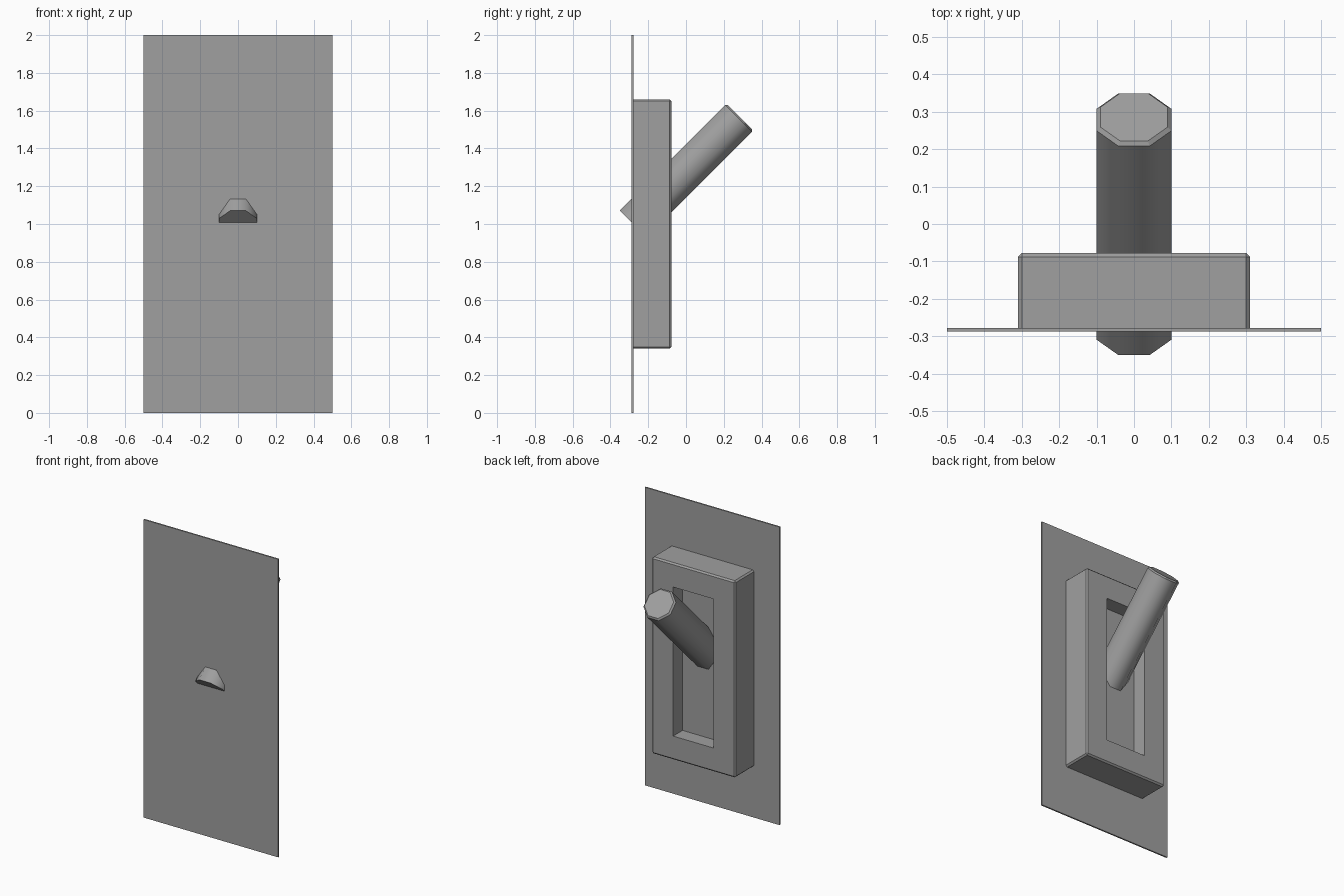
import bpy, bmesh
from math import radians, sqrt
from mathutils import Matrix, Vector

cube = bpy.data.objects.get("Cube")
if cube:
    bpy.data.objects.remove(cube, do_unlink=True)

grey = bpy.data.materials.new("plain_grey")
grey.use_nodes = True
COLOUR = (0.35, 0.35, 0.35, 1)
grey.diffuse_color = COLOUR
grey.node_tree.nodes["Principled BSDF"].inputs["Base Color"].default_value = COLOUR

PLATE_FRONT, PLATE_BACK, BOX_BACK = -0.288, -0.278, -0.078


def finish(name, bm):
    bmesh.ops.recalc_face_normals(bm, faces=bm.faces)
    mesh = bpy.data.meshes.new(name)
    bm.to_mesh(mesh)
    bm.free()
    mesh.materials.append(grey)
    obj = bpy.data.objects.new(name, mesh)
    bpy.context.collection.objects.link(obj)
    return obj


def block(half_x, y0, y1, half_z):
    """Box centred on x = 0 and z = 1."""
    bm = bmesh.new()
    bmesh.ops.create_cube(bm, size=1, matrix=Matrix.Translation((0, (y0 + y1) / 2, 1))
                          @ Matrix.Diagonal((2 * half_x, y1 - y0, 2 * half_z, 1)))
    return bm


# Thin wall plate
finish("wall_plate", block(0.5, PLATE_FRONT, PLATE_BACK, 1.0))

# Housing: all edges chamfered except those against the plate
bm = block(0.31, PLATE_BACK, BOX_BACK, 0.66)
edges = [e for e in bm.edges if any(v.co.y > PLATE_BACK + 0.1 for v in e.verts)]
bmesh.ops.bevel(bm, geom=edges, offset=0.01, segments=1, affect='EDGES')

# Rectangular slot sunk into the housing
bm.faces.ensure_lookup_table()
face = max(bm.faces, key=lambda f: f.calc_center_median().y)
bmesh.ops.inset_individual(bm, faces=[face], thickness=0.15)
for v in face.verts:
    v.co.x = 0.15 if v.co.x > 0 else -0.15
    v.co.z = 1.5 if v.co.z > 1 else 0.5
walls = bmesh.ops.extrude_discrete_faces(bm, faces=[face])["faces"]
floor = walls[0]
rim = [v for v in bm.verts if abs(v.co.x) < 0.16 and abs(v.co.z - 1) < 0.51
       and v not in floor.verts]
for v in floor.verts:
    v.co.y -= 0.1
bmesh.ops.remove_doubles(bm, verts=bm.verts, dist=0.0005)
if not all(len(e.link_faces) == 2 for e in floor.edges):
    corners = list(floor.verts)
    nearest = {c: min(rim, key=lambda r: (r.co - c.co).length) for c in corners}
    for a, b in zip(corners, corners[1:] + corners[:1]):
        bm.faces.new((a, b, nearest[b], nearest[a]))
finish("housing", bm)

# Eight-sided lever leaning back and up, chamfered at its upper end
LENGTH = 0.8
bm = bmesh.new()
radius = 0.1 / (0.5 * sqrt(2 + sqrt(2)))
bmesh.ops.create_cone(bm, cap_ends=True, segments=8, radius1=radius, radius2=radius,
                      depth=LENGTH, matrix=Matrix.Translation((0, 0, LENGTH / 2)))
# put flat sides toward the x axis
if max(v.co.x for v in bm.verts) > 0.105:
    bmesh.ops.rotate(bm, verts=bm.verts, cent=Vector(),
                     matrix=Matrix.Rotation(radians(22.5), 3, 'Z'))
top = [e for e in bm.edges if all(v.co.z > LENGTH - 0.01 for v in e.verts)]
bmesh.ops.bevel(bm, geom=top, offset=0.01, segments=1, affect='EDGES')
bm.normal_update()
for f in bm.faces:
    f.smooth = abs(f.normal.z) < 0.1
for e in bm.edges:
    e.smooth = all(f.smooth for f in e.link_faces)
bmesh.ops.transform(bm, verts=bm.verts, matrix=Matrix.Translation((0, -0.28, 1.0))
                    @ Matrix.Rotation(radians(-45), 4, 'X'))
finish("lever", bm)
